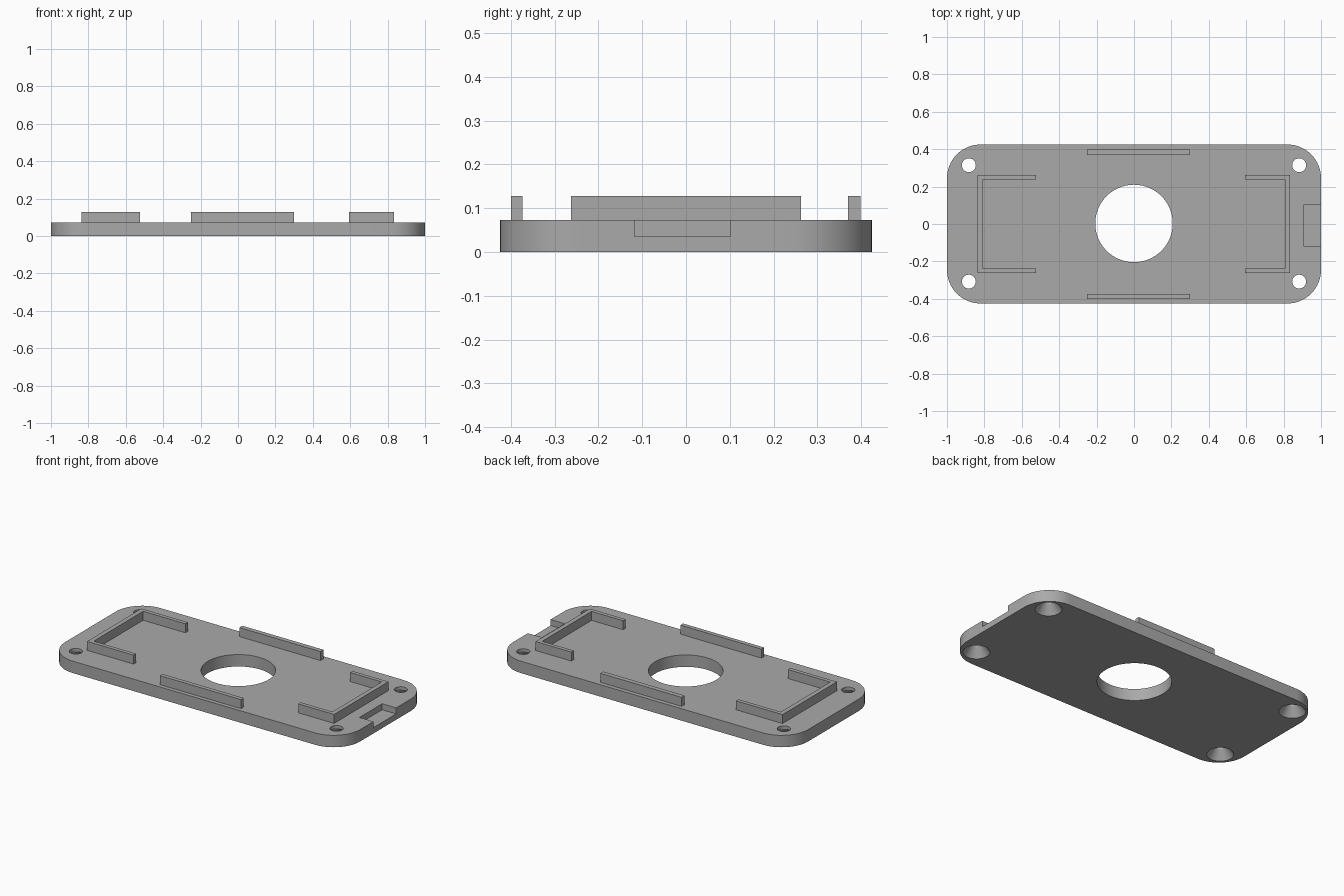
import bpy
import bmesh
from math import cos, sin, pi, radians

if "Cube" in bpy.data.objects:
    bpy.data.objects.remove(bpy.data.objects["Cube"])

WIDTH, DEPTH, CORNER = 1.0, 0.425, 0.18   # plate half sizes and corner radius
PLATE, TOP = 0.073, 0.128                 # plate thickness and rib height

grey = bpy.data.materials.new("plain_grey")
grey.use_nodes = True
grey.diffuse_color = (0.4, 0.4, 0.4, 1)
grey.node_tree.nodes["Principled BSDF"].inputs["Base Color"].default_value = (0.4, 0.4, 0.4, 1)


def add_object(name, bm):
    bmesh.ops.recalc_face_normals(bm, faces=bm.faces)
    mesh = bpy.data.meshes.new(name)
    bm.to_mesh(mesh)
    bm.free()
    mesh.materials.append(grey)
    obj = bpy.data.objects.new(name, mesh)
    bpy.context.collection.objects.link(obj)
    return obj


def prism(name, outline, z0, z1):
    """Extrude a flat outline from z0 to z1."""
    bm = bmesh.new()
    face = bm.faces.new([bm.verts.new((x, y, z0)) for x, y in outline])
    new = bmesh.ops.extrude_face_region(bm, geom=[face])["geom"]
    bmesh.ops.translate(bm, vec=(0, 0, z1 - z0),
                        verts=[v for v in new if isinstance(v, bmesh.types.BMVert)])
    return add_object(name, bm)


def box_outline(x0, x1, y0, y1):
    return [(x0, y0), (x1, y0), (x1, y1), (x0, y1)]


def turned(name, x, y, profile, sides=48):
    """Closed solid of revolution from (radius, z) pairs."""
    bm = bmesh.new()
    rings = [[bm.verts.new((x + r * cos(2 * pi * i / sides), y + r * sin(2 * pi * i / sides), z))
              for i in range(sides)] for r, z in profile]
    for low, high in zip(rings, rings[1:]):
        for i in range(sides):
            j = (i + 1) % sides
            bm.faces.new((low[i], low[j], high[j], high[i]))
    bm.faces.new(rings[0])
    bm.faces.new(rings[-1])
    return add_object(name, bm)


# Rounded base plate
outline = []
for quarter, (sx, sy) in enumerate([(1, 1), (-1, 1), (-1, -1), (1, -1)]):
    for step in range(17):
        a = (quarter + step / 16) * pi / 2
        outline.append((sx * (WIDTH - CORNER) + CORNER * cos(a),
                        sy * (DEPTH - CORNER) + CORNER * sin(a)))
plate = prism("base_plate", outline, 0, PLATE)

# Cutters: centre opening, side notch, countersunk screw holes
cutters = [
    turned("centre_hole_cutter", 0, 0.003, [(0.207, -0.1), (0.207, 0.2)], 96),
    prism("notch_cutter", box_outline(0.905, 1.1, -0.118, 0.102), 0.036, 0.2),
]
for sx in (-1, 1):
    for y in (-0.308, 0.314):
        cutters.append(turned("screw_hole_cutter", sx * 0.883, y,
                              [(0.075, -0.05), (0.075, 0), (0.037, 0.055), (0.037, 0.2)]))
for cutter in cutters:
    cutter.hide_render = True
    cutter.hide_viewport = True
    cut = plate.modifiers.new("cut", 'BOOLEAN')
    cut.operation = 'DIFFERENCE'
    cut.solver = 'EXACT'
    cut.object = cutter

# Apply the cuts and remove the cutters
bpy.context.view_layer.update()
cut_mesh = bpy.data.meshes.new_from_object(
    plate.evaluated_get(bpy.context.evaluated_depsgraph_get()))
plate.modifiers.clear()
plate.data = cut_mesh
plate.data.materials.clear()
plate.data.materials.append(grey)
for cutter in cutters:
    bpy.data.objects.remove(cutter)

# U-shaped end brackets
for name, side, outer, tip in (("left_bracket", 1, 0.835, 0.593),
                               ("right_bracket", -1, 0.838, 0.523)):
    inner, y, t = outer - 0.028, 0.263, 0.024
    points = [(tip, -y), (outer, -y), (outer, y), (tip, y),
              (tip, y - t), (inner, y - t), (inner, t - y), (tip, t - y)]
    prism(name, [(side * px, py) for px, py in points], PLATE, TOP)

# Long ribs near the front and back edges
prism("front_rib", box_outline(-0.25, 0.3, -0.4, -0.374), PLATE, TOP)
prism("back_rib", box_outline(-0.25, 0.3, 0.37, 0.399), PLATE, TOP)

# Smooth the curved walls while keeping sharp rims
bpy.ops.object.select_all(action='DESELECT')
plate.select_set(True)
bpy.context.view_layer.objects.active = plate
bpy.ops.object.shade_smooth_by_angle(angle=radians(25))
